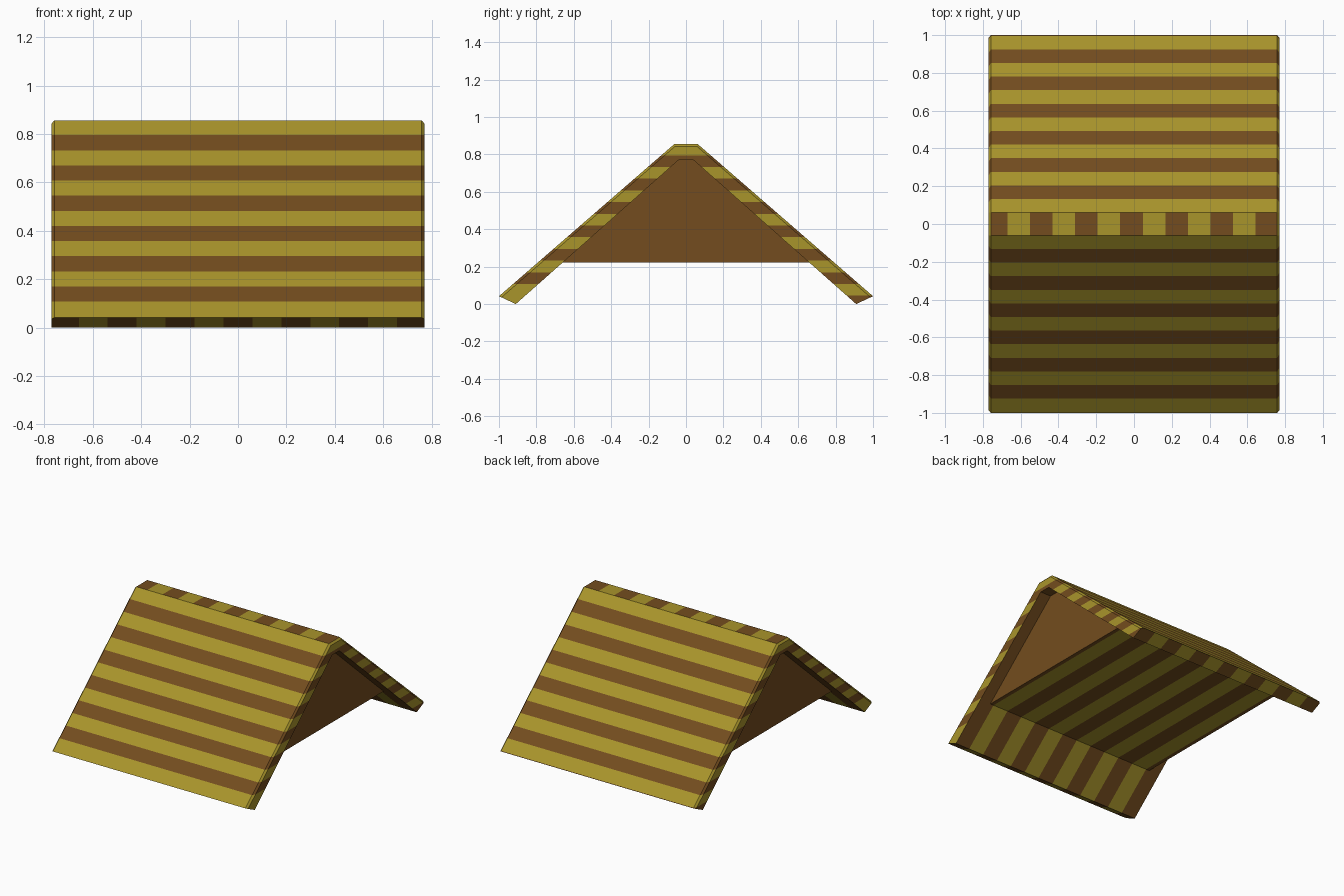
import bpy, bmesh, math
from mathutils import Vector

cube = bpy.data.objects.get("Cube")
if cube:
    bpy.data.objects.remove(cube, do_unlink=True)


def material(name, rgb):
    m = bpy.data.materials.new(name)
    m.use_nodes = True
    m.diffuse_color = (*rgb, 1)
    bsdf = m.node_tree.nodes["Principled BSDF"]
    bsdf.inputs["Base Color"].default_value = (*rgb, 1)
    bsdf.inputs["Roughness"].default_value = 0.9
    return m


STRAW, BROWN = 0, 1
materials = [material("straw_yellow", (0.395, 0.298, 0.024)),
             material("timber_brown", (0.172, 0.073, 0.013))]


def stripe(bm, rule, axis, start, pitch, even, odd):
    """Cut the faces that pass the rule into bands along an axis and colour them."""
    normal = Vector([i == axis for i in range(3)])
    for k in range(-8, 15):
        faces = [f for f in bm.faces if rule(f)]
        geom = {e for f in faces for e in f.edges} | {v for f in faces for v in f.verts}
        bmesh.ops.bisect_plane(bm, geom=faces + list(geom), dist=1e-5,
                               plane_co=normal * (start + k * pitch), plane_no=normal)
        bm.normal_update()
    for f in bm.faces:
        if rule(f):
            band = math.floor((f.calc_center_median()[axis] - start) / pitch)
            f.material_index = odd if band % 2 else even


def underside(f):
    return f.normal.z < -0.3


def ridge_top(f):
    return f.normal.z > 0.9


def slope_or_end(f):
    return not underside(f) and not ridge_top(f)


def loft(bm, sections):
    """Join rings of points placed along x; return the rings of vertices."""
    rings = [[bm.verts.new((x, y, z)) for y, z in pts] for x, pts in sections]
    for a, b in zip(rings, rings[1:]):
        n = len(a)
        for i in range(n):
            j = (i + 1) % n
            bm.faces.new((a[i], a[j], b[j], b[i]))
    return rings


def finish(bm, name):
    mesh = bpy.data.meshes.new(name)
    bm.to_mesh(mesh)
    bm.free()
    for m in materials:
        mesh.materials.append(m)
    obj = bpy.data.objects.new(name, mesh)
    bpy.context.collection.objects.link(obj)


# Roof shell: folded slab with its outer end edges chamfered
outer = [(-1, 0.042), (-0.062, 0.856), (0.062, 0.856), (1, 0.042)]
inner = [(-0.91, 0), (-0.04, 0.77), (0.04, 0.77), (0.91, 0)]
eased = [(a + (c - a) * 0.15, b + (d - b) * 0.15)
         for (a, b), (c, d) in zip(outer, inner)]
full_ring = outer + inner[::-1]
eased_ring = eased + inner[::-1]

bm = bmesh.new()
rings = loft(bm, [(-0.77, eased_ring), (-0.758, full_ring),
                  (0.758, full_ring), (0.77, eased_ring)])
for ring in (rings[0], rings[-1]):
    for i in range(3):
        bm.faces.new((ring[i], ring[i + 1], ring[6 - i], ring[7 - i]))
bmesh.ops.recalc_face_normals(bm, faces=bm.faces)
bm.normal_update()
stripe(bm, slope_or_end, 2, 0.045, 0.0625, STRAW, BROWN)
stripe(bm, underside, 0, -0.06, 0.1195, BROWN, STRAW)
stripe(bm, ridge_top, 0, -0.073, 0.1195, BROWN, STRAW)
# Front eave tips stay straw coloured
for f in bm.faces:
    c = f.calc_center_median()
    if slope_or_end(f) and c.z < 0.06 and c.y < 0:
        f.material_index = STRAW
finish(bm, "roof_shell")

# Gable block: plain ends set back under the roof, striped ceiling below
gable = [(-0.665, 0.222), (-0.045, 0.775), (0.045, 0.775), (0.665, 0.222)]
bm = bmesh.new()
for ring in loft(bm, [(-0.685, gable), (0.685, gable)]):
    bm.faces.new(ring)
bmesh.ops.recalc_face_normals(bm, faces=bm.faces)
bm.normal_update()
for f in bm.faces:
    f.material_index = BROWN
stripe(bm, underside, 0, -0.06, 0.1195, BROWN, STRAW)
finish(bm, "gable_block")
